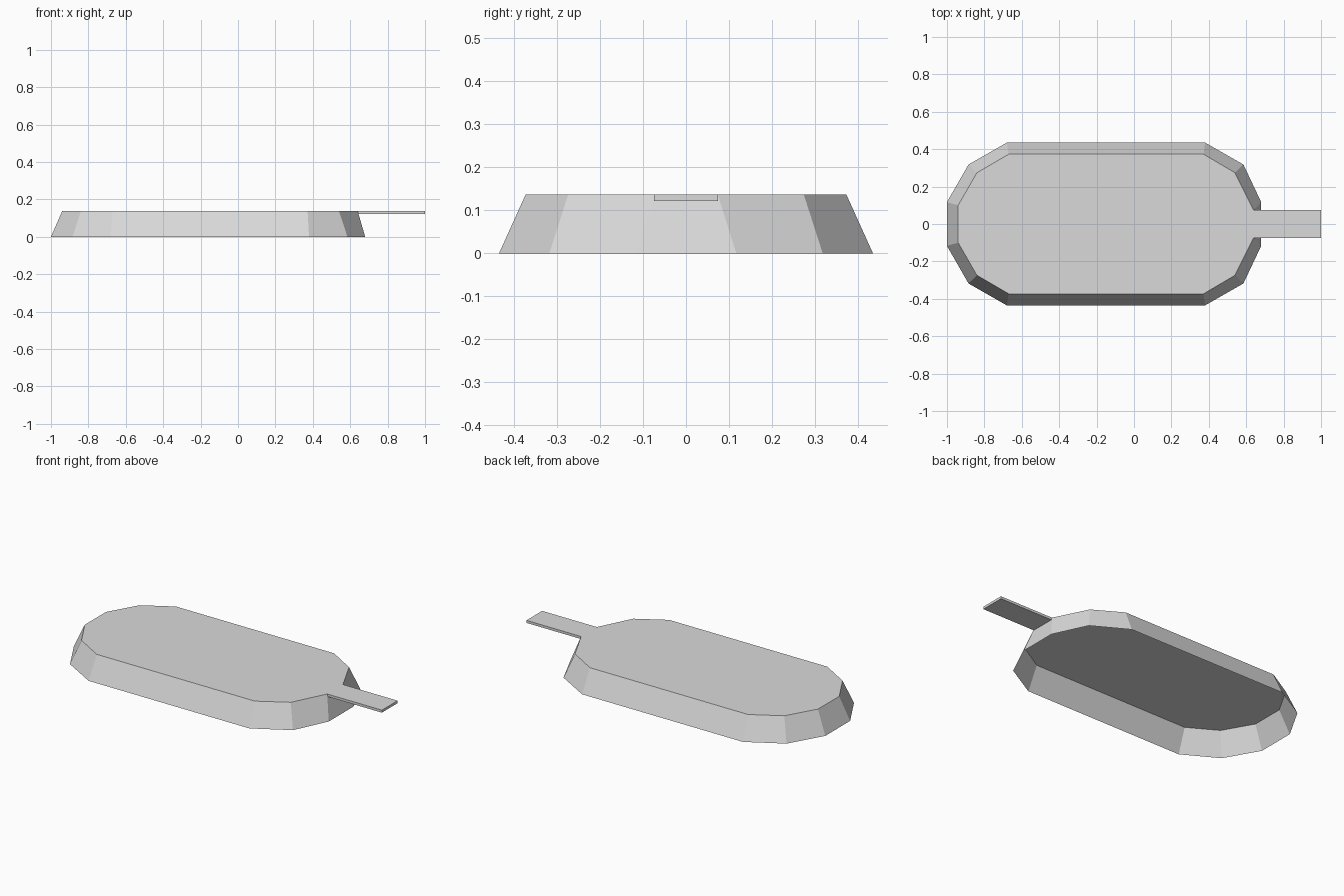
import bpy

if "Cube" in bpy.data.objects:
    bpy.data.objects.remove(bpy.data.objects["Cube"])

H = 0.137       # overall height
HALF_W = 0.074  # half width of the handle
THICK = 0.015   # handle thickness

metal = bpy.data.materials.new("light grey")
metal.diffuse_color = (0.7, 0.7, 0.7, 1)
metal.use_nodes = True
metal.node_tree.nodes["Principled BSDF"].inputs["Base Color"].default_value = metal.diffuse_color


def make_object(name, verts, faces):
    mesh = bpy.data.meshes.new(name)
    mesh.from_pydata(verts, [], faces)
    mesh.materials.append(metal)
    ob = bpy.data.objects.new(name, mesh)
    bpy.context.collection.objects.link(ob)
    return ob


def outline(half, z):
    """Mirror a half outline (right to left, y > 0) into a closed loop."""
    return [(x, y, z) for x, y in half] + [(x, -y, z) for x, y in reversed(half)]


# Shallow tray: flat top, sloping walls, open underneath
rim = outline([(0.68, 0.117), (0.585, 0.318), (0.38, 0.435),
               (-0.68, 0.435), (-0.885, 0.318), (-1.0, 0.117)], 0)
top = outline([(0.64, HALF_W), (0.54, 0.274), (0.372, 0.373),
               (-0.67, 0.373), (-0.84, 0.274), (-0.94, 0.1)], H)
n = len(rim)
walls = [(i, (i + 1) % n, n + (i + 1) % n, n + i) for i in range(n)]
make_object("tray", rim + top, walls + [tuple(range(n, 2 * n))])

# Thin handle, level with the flat top and running into the end wall
low = H - THICK
x_low = 0.64 + 0.04 * THICK / H
x0, x1, w = 0.64, 1.0, HALF_W
verts = [(x_low, -w, low), (x1, -w, low), (x1, w, low), (x_low, w, low),
         (x0, -w, H), (x1, -w, H), (x1, w, H), (x0, w, H)]
make_object("handle", verts, [(3, 2, 1, 0), (4, 5, 6, 7), (0, 1, 5, 4),
                              (1, 2, 6, 5), (2, 3, 7, 6)])
